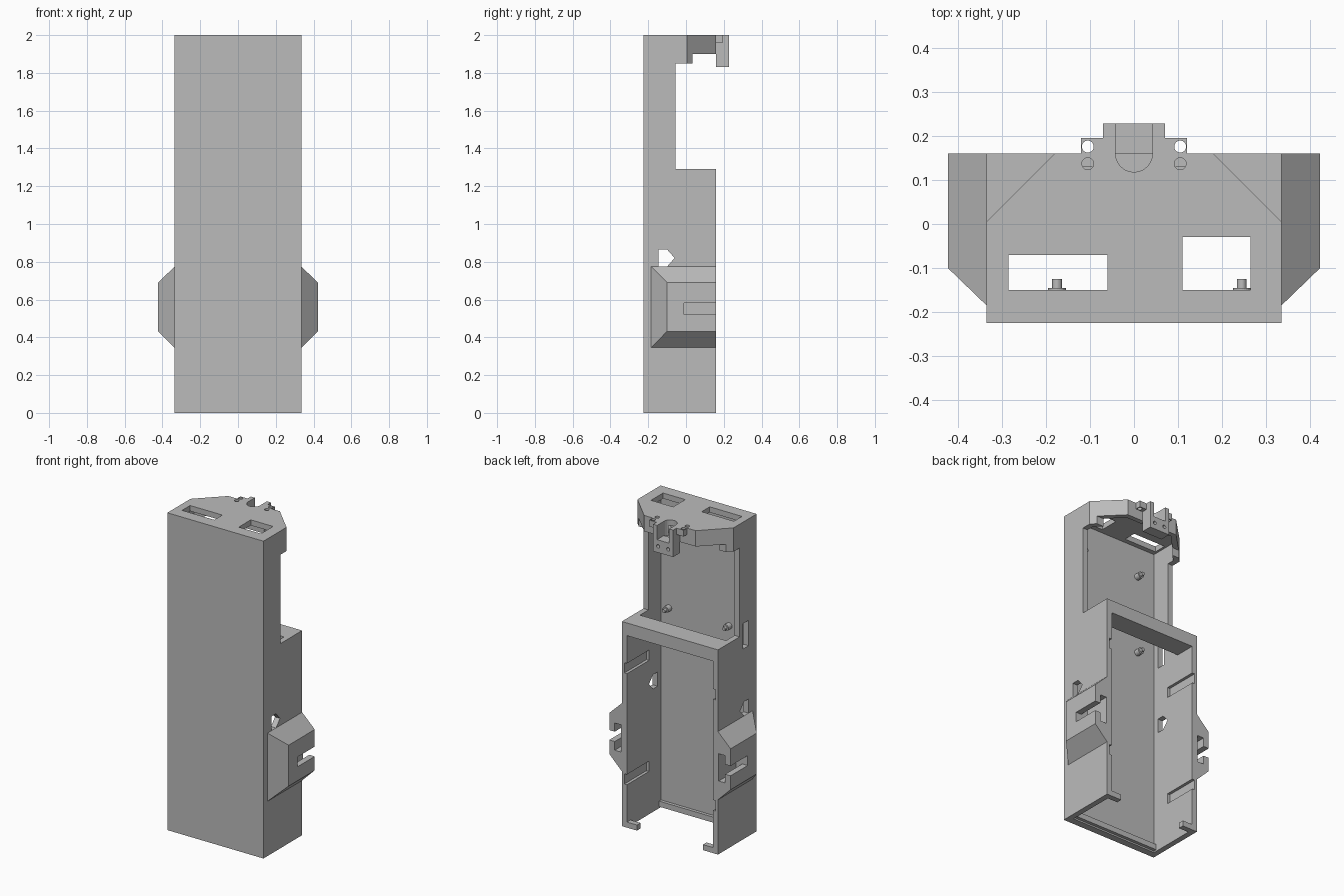
import bpy, bmesh, math
from mathutils import Vector, Matrix

old = bpy.data.objects.get("Cube")
if old:
    bpy.data.objects.remove(old, do_unlink=True)

GREY = (0.5, 0.5, 0.5, 1)
plastic = bpy.data.materials.new("grey_plastic")
plastic.use_nodes = True
plastic.diffuse_color = GREY
plastic.node_tree.nodes["Principled BSDF"].inputs["Base Color"].default_value = GREY


def finish(name, bm):
    bmesh.ops.recalc_face_normals(bm, faces=bm.faces[:])
    mesh = bpy.data.meshes.new(name)
    bm.to_mesh(mesh)
    bm.free()
    mesh.materials.append(plastic)
    obj = bpy.data.objects.new(name, mesh)
    bpy.context.scene.collection.objects.link(obj)
    return obj


def prism(name, pts, lo, hi, axis="z"):
    """Extrude an outline: (x, y) along z, or (y, z) along x."""
    bm = bmesh.new()
    place = (lambda a, b, c: (a, b, c)) if axis == "z" else (lambda a, b, c: (c, a, b))
    face = bm.faces.new([bm.verts.new(place(a, b, lo)) for a, b in pts])
    new = bmesh.ops.extrude_face_region(bm, geom=[face])["geom"]
    move = Vector(place(0, 0, hi - lo))
    bmesh.ops.translate(bm, vec=move, verts=[v for v in new if isinstance(v, bmesh.types.BMVert)])
    return finish(name, bm)


def box(name, x, y, z):
    return prism(name, [(x[0], y[0]), (x[1], y[0]), (x[1], y[1]), (x[0], y[1])], *z)


def rod(name, x, y, z, r, depth, along_y=False):
    bm = bmesh.new()
    rot = Matrix.Rotation(math.pi / 2, 4, "X") if along_y else Matrix()
    bmesh.ops.create_cone(bm, cap_ends=True, segments=24, radius1=r, radius2=r, depth=depth,
                          matrix=Matrix.Translation((x, y, z)) @ rot)
    return finish(name, bm)


def boolean(obj, *others, op="DIFFERENCE"):
    for other in others:
        mod = obj.modifiers.new("cut", "BOOLEAN")
        mod.operation, mod.object, mod.solver = op, other, "EXACT"
        bpy.context.view_layer.objects.active = obj
        bpy.ops.object.modifier_apply(modifier=mod.name)
        bpy.data.objects.remove(other, do_unlink=True)


def side(s, a, b):
    return tuple(sorted((s * a, s * b)))


W, FRONT, BACK = 0.335, -0.225, 0.16      # outer half width, front and back planes
IN, PANEL = 0.30, -0.18                   # inner half width, inside of front wall

# Main housing: deep lower box, shallow upper tray
housing = prism("housing", [(FRONT, 0), (BACK, 0), (BACK, 1.29), (-0.055, 1.29),
                            (-0.055, 1.85), (FRONT, 1.85)], -W, W, "x")
boolean(housing,
        box("c", (-IN, IN), (PANEL, 1), (-1, 1.21)),
        box("c", (-IN, IN), (PANEL, 0.03), (1.1, 1.4)),
        box("c", (-IN, IN), (PANEL, 1), (1.29, 2.5)))

# Pointed side windows, and one slot on the right wall
boolean(housing,
        prism("c", [(-0.145, 0.775), (-0.1, 0.775), (-0.06, 0.82), (-0.1, 0.865),
                    (-0.145, 0.865)], -1, 1, "x"),
        box("c", (-0.5, -0.2), (-0.145, -0.09), (1.2, 1.36)))

# Shallow recesses inside the side walls
for s in (-1, 1):
    for z in (0.27, 0.97):
        boolean(housing, box("c", side(s, 0.25, 0.318), (-0.06, 0.5), (z, z + 0.065)))

# Bottom ledge and inward hooks
box("bottom_ledge", (-IN, IN), (PANEL, PANEL + 0.02), (0.01, 0.045))
for s, label in ((1, "left"), (-1, "right")):
    box(label + "_bottom_hook", side(s, 0.23, IN), (0.125, BACK), (0, 0.035))

# Stepped mounting pins on the front panel
for x in (-0.175, 0.245):
    for z in (1.27, 1.77):
        pin = rod("mounting_pin", x, -0.165, z, 0.02, 0.04, True)
        boolean(pin, rod("tip", x, -0.15, z, 0.011, 0.05, True), op="UNION")

# Hollow top cap with chamfered back corners
cap = prism("top_cap", [(-W, FRONT), (W, FRONT), (W, 0.005), (0.18, BACK),
                        (-0.18, BACK), (-W, 0.005)], 1.85, 2)
t = 0.03
boolean(cap,
        prism("c", [(-IN, PANEL), (IN, PANEL), (IN, -0.01), (0.165, BACK - t),
                    (-0.165, BACK - t), (-IN, -0.01)], 1.5, 1.965),
        box("c", (-1, 1), (0.035, 1), (1.5, 1.9)),
        box("c", (-0.285, -0.06), (-0.15, -0.07), (1.8, 2.2)),
        box("c", (0.11, 0.265), (-0.15, -0.03), (1.8, 2.2)))

# Rear bracket: ears, block and posts around a round-ended channel
ears = box("bracket_ears", (-0.12, 0.12), (BACK, 0.195), (1.96, 2))
block = box("bracket_block", (-0.07, 0.07), (BACK, 0.228), (1.83, 2))
for part in (cap, ears):
    boolean(part, box("c", (-0.042, 0.042), (BACK - 0.001, 0.3), (1.8, 2.2)),
            rod("c", 0, BACK, 2, 0.042, 0.4))
boolean(block, box("c", (-0.042, 0.042), (0.1, 0.3), (1.91, 2.2)))
for x in (-0.105, 0.105):
    boolean(ears, rod("c", x, 0.176, 2, 0.0135, 0.3))
    boolean(cap, rod("c", x, 0.137, 2, 0.0135, 0.1))
for x in (-0.035, 0.035):
    boolean(block, rod("c", x, 0.22, 1.87, 0.011, 0.06, True))

# Side clips: chamfered blocks with a T-shaped slot open to the back
for s, label in ((1, "left"), (-1, "right")):
    bm = bmesh.new()
    rings = []
    for x, y, z0, z1 in ((W, -0.185, 0.345, 0.775), (0.423, -0.1, 0.432, 0.69)):
        rings.append([bm.verts.new((s * x, a, b))
                      for a, b in ((y, z0), (BACK, z0), (BACK, z1), (y, z1))])
    inner, outer = rings
    bm.faces.new(inner)
    bm.faces.new(outer)
    for i in range(4):
        j = (i + 1) % 4
        bm.faces.new((inner[i], inner[j], outer[j], outer[i]))
    clip = finish(label + "_side_clip", bm)
    boolean(clip,
            box("c", side(s, 0.37, 0.5), (-0.01, 0.3), (0.52, 0.582)),
            box("c", side(s, 0.34, 0.385), (-0.01, 0.3), (0.465, 0.637)))
